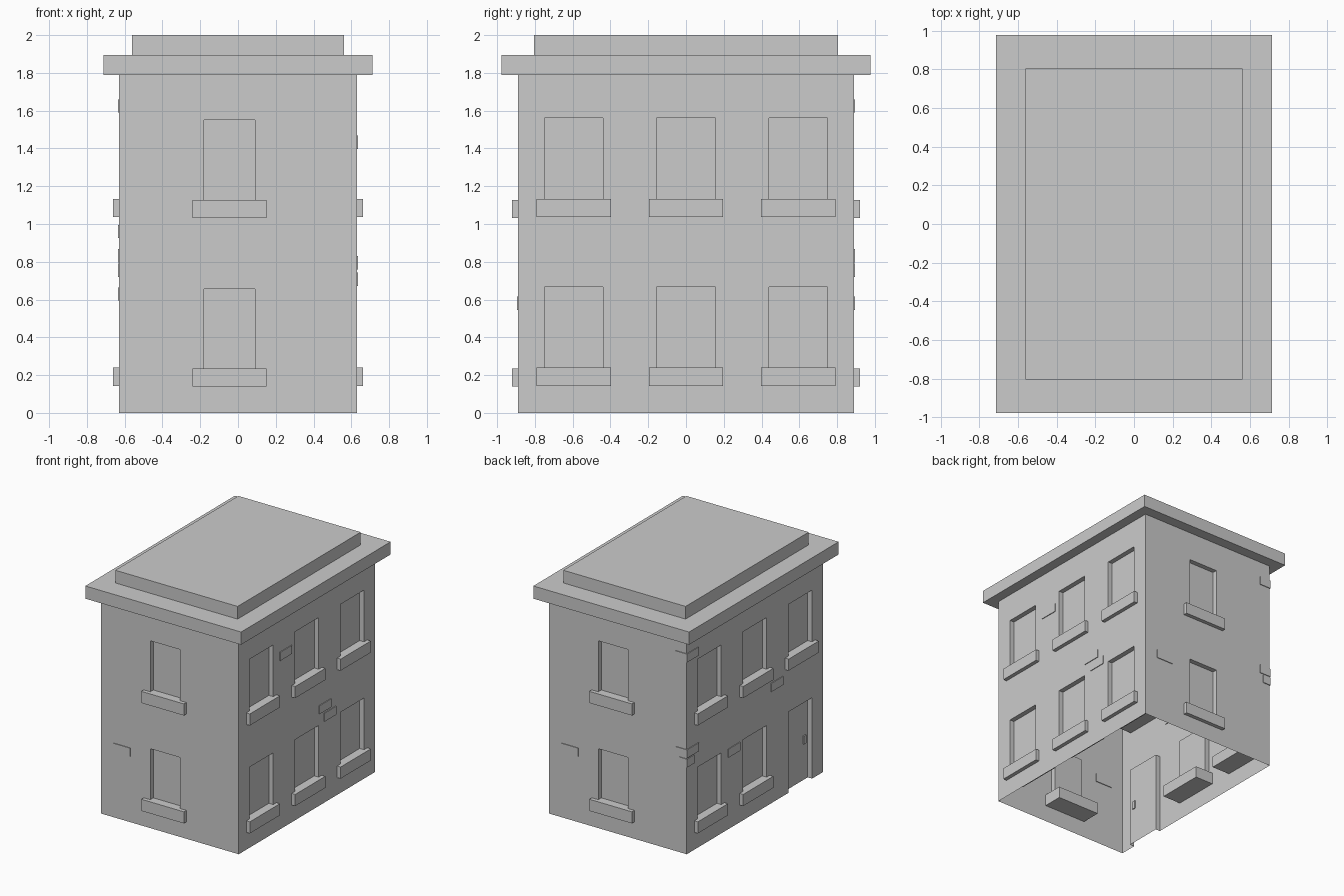
import bpy, bmesh

if "Cube" in bpy.data.objects:
    bpy.data.objects.remove(bpy.data.objects["Cube"])

X, Y, TOP = 0.63, 0.89, 1.79      # wall half sizes and height
RECESS = 0.04


def box(name, lo, hi):
    bm = bmesh.new()
    bmesh.ops.create_cube(bm, size=1)
    for v in bm.verts:
        v.co = [(a + b) / 2 + c * (b - a) for a, b, c in zip(lo, hi, v.co)]
    me = bpy.data.meshes.new(name)
    bm.to_mesh(me)
    bm.free()
    ob = bpy.data.objects.new(name, me)
    bpy.context.scene.collection.objects.link(ob)
    return ob


def wall_box(name, side, a, b, z0, z1, inward, outward):
    """Box on a wall: a..b runs along the wall, depth is relative to its surface."""
    axis, s = {"front": (1, -1), "back": (1, 1), "left": (0, -1), "right": (0, 1)}[side]
    d = X if axis == 0 else Y
    n0, n1 = sorted((s * (d - inward), s * (d + outward)))
    if axis == 0:
        return box(name, (n0, a, z0), (n1, b, z1))
    return box(name, (a, n0, z0), (b, n1, z1))


# Roof cornice and raised roof slab
box("cornice", (-0.713, -0.978, TOP), (0.713, 0.978, 1.895))
box("roof_slab", (-0.56, -0.805, 1.895), (0.56, 0.805, 2.0))

# Window openings and sills
cutters = []


def window(side, a, b, z0, z1):
    cutters.append(wall_box("opening_cutter", side, a, b, z0 - 0.04, z1, RECESS, 0.1))
    m, h = (a + b) / 2, (b - a) / 2 + 0.042
    if side in ("front", "back"):
        h += 0.018
    wall_box(side + "_window_sill", side, m - h, m + h, z0 - 0.096, z0, 0.165, 0.032)


for floor in range(2):
    z = 0.235 + 0.893 * floor
    window("front", -0.18, 0.09, z, z + 0.422)
    window("back", -0.09, 0.18, z, z + 0.422)
    for i in (-1, 0, 1):
        c = i * 0.594
        window("right", c - 0.155, c + 0.155, z + 0.004, z + 0.432)
        if floor or i != -1:
            window("left", c - 0.155, c + 0.155, z + 0.004, z + 0.432)

# Door opening and handle
cutters.append(wall_box("door_cutter", "left", -0.749, -0.439, -0.1, 0.67, RECESS, 0.1))
wall_box("door_handle", "left", -0.715, -0.685, 0.30, 0.367, RECESS + 0.008, -RECESS + 0.012)

# Wall shell: recesses cut out, underside left open
walls = box("walls", (-X, -Y, 0), (X, Y, TOP))
for c in cutters:
    c.hide_render = True
    mod = walls.modifiers.new("cut", "BOOLEAN")
    mod.operation = "DIFFERENCE"
    mod.solver = "EXACT"
    mod.object = c
bpy.context.view_layer.update()
dg = bpy.context.evaluated_depsgraph_get()
bm = bmesh.new()
bm.from_object(walls, dg)
bottom = [f for f in bm.faces if all(v.co.z < 1e-4 for v in f.verts)]
bmesh.ops.delete(bm, geom=bottom, context="FACES")
walls.modifiers.clear()
bm.to_mesh(walls.data)
bm.free()
for c in cutters:
    bpy.data.objects.remove(c)

# Raised bricks scattered on the walls
for side, a, z in (("front", -0.515, 0.545), ("back", 0.36, 0.545),
                   ("right", -0.355, 1.398), ("right", 0.16, 0.76), ("right", 0.226, 0.673),
                   ("left", -0.365, 0.925), ("left", 0.195, 0.595)):
    wall_box(side + "_brick", side, a, a + 0.155, z, z + 0.07, 0.006, 0.006)

# Bricks wrapping the back left corner
for dx, dy, z in ((0.1, 0.15, 1.59), (0.1, 0.15, 0.797), (0.065, 0.09, 0.72)):
    box("corner_brick", (-X - 0.006, Y - dy, z), (-X + dx, Y + 0.006, z + 0.07))
